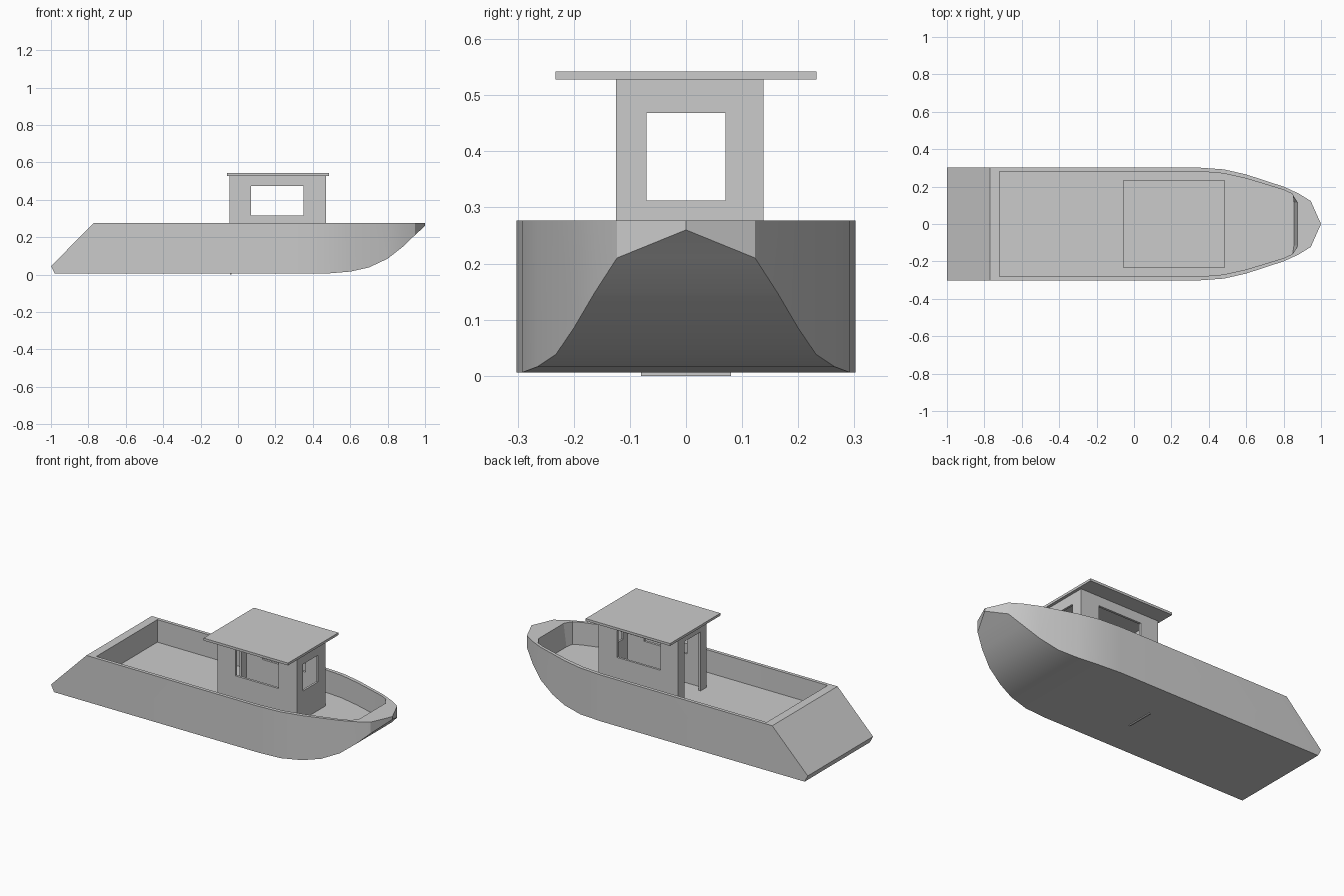
import bpy, bmesh, math

if "Cube" in bpy.data.objects:
    bpy.data.objects.remove(bpy.data.objects["Cube"])


def mesh_object(name, lower, upper):
    """Closed solid between two matching loops of 3D points."""
    bm = bmesh.new()
    a = [bm.verts.new(p) for p in lower]
    b = [bm.verts.new(p) for p in upper]
    n = len(a)
    bm.faces.new(a[::-1])
    bm.faces.new(b)
    for i in range(n):
        j = (i + 1) % n
        bm.faces.new((a[i], a[j], b[j], b[i]))
    bmesh.ops.recalc_face_normals(bm, faces=bm.faces)
    me = bpy.data.meshes.new(name)
    bm.to_mesh(me)
    bm.free()
    ob = bpy.data.objects.new(name, me)
    bpy.context.collection.objects.link(ob)
    return ob


def box(name, x0, x1, y0, y1, z0, z1):
    loop = [(x0, y0), (x1, y0), (x1, y1), (x0, y1)]
    return mesh_object(name, [(x, y, z0) for x, y in loop], [(x, y, z1) for x, y in loop])


def boolean(target, cutter, operation='DIFFERENCE'):
    cutter.hide_render = True
    m = target.modifiers.new("cut", 'BOOLEAN')
    m.operation, m.object, m.solver = operation, cutter, 'EXACT'
    bpy.ops.object.select_all(action='DESELECT')
    bpy.context.view_layer.objects.active = target
    target.select_set(True)
    bpy.ops.object.modifier_apply(modifier=m.name)
    bpy.data.objects.remove(cutter)


def mirrored(half):
    return [(x, -y) for x, y in half] + [(x, y) for x, y in reversed(half) if y > 0]


# Hull: plan outline intersected with the side profile
plan = mirrored([(-1.1, .302), (.34, .302), (.48, .292), (.6, .265), (.7, .232),
                 (.8, .2), (.88, .163), (.945, .123), (1, 0)])
hull = mesh_object("hull", [(x, y, -.1) for x, y in plan], [(x, y, .4) for x, y in plan])
profile = [(-.98, .006), (.48, .006), (.6, .016), (.7, .038), (.8, .085), (.88, .148),
           (.945, .21), (1, .26), (1.02, .277), (-.77, .277), (-1, .045)]
side = mesh_object("side_profile", [(x, -.5, z) for x, z in profile],
                   [(x, .5, z) for x, z in profile])
boolean(hull, side, 'INTERSECT')

# Sunken deck, with a sloping end wall at the bow
DECK = .145
inner = mirrored([(-.72, .282), (.34, .282), (.48, .27), (.6, .243), (.7, .213),
                  (.8, .182), (.848, .16), (.877, .115)])
well = mesh_object("deck_well", [(min(x, .855), y, DECK) for x, y in inner],
                   [(x, y, .277) for x, y in inner])
for v in well.data.vertices:
    if v.co.z > .2:
        v.co.z = .3
boolean(hull, well)
bpy.ops.object.shade_smooth_by_angle(angle=math.radians(20))

# Shallow strip under the keel
box("keel_strip", -.043, -.035, -.08, .08, 0, .01)

# Cabin walls with side windows, front window and rear doorway
cabin = box("cabin", -.045, .47, -.125, .138, DECK - .005, .53)
boolean(cabin, box("room", -.032, .458, -.111, .125, DECK - .05, .6))
boolean(cabin, box("side_windows", .07, .35, -.4, .4, .315, .473))
boolean(cabin, box("front_window", .3, .6, -.07, .07, .312, .468))
boolean(cabin, box("doorway", -.2, .1, -.07, .08, DECK - .05, .49))

# Roof slab
box("roof", -.06, .487, -.233, .233, .528, .542)
